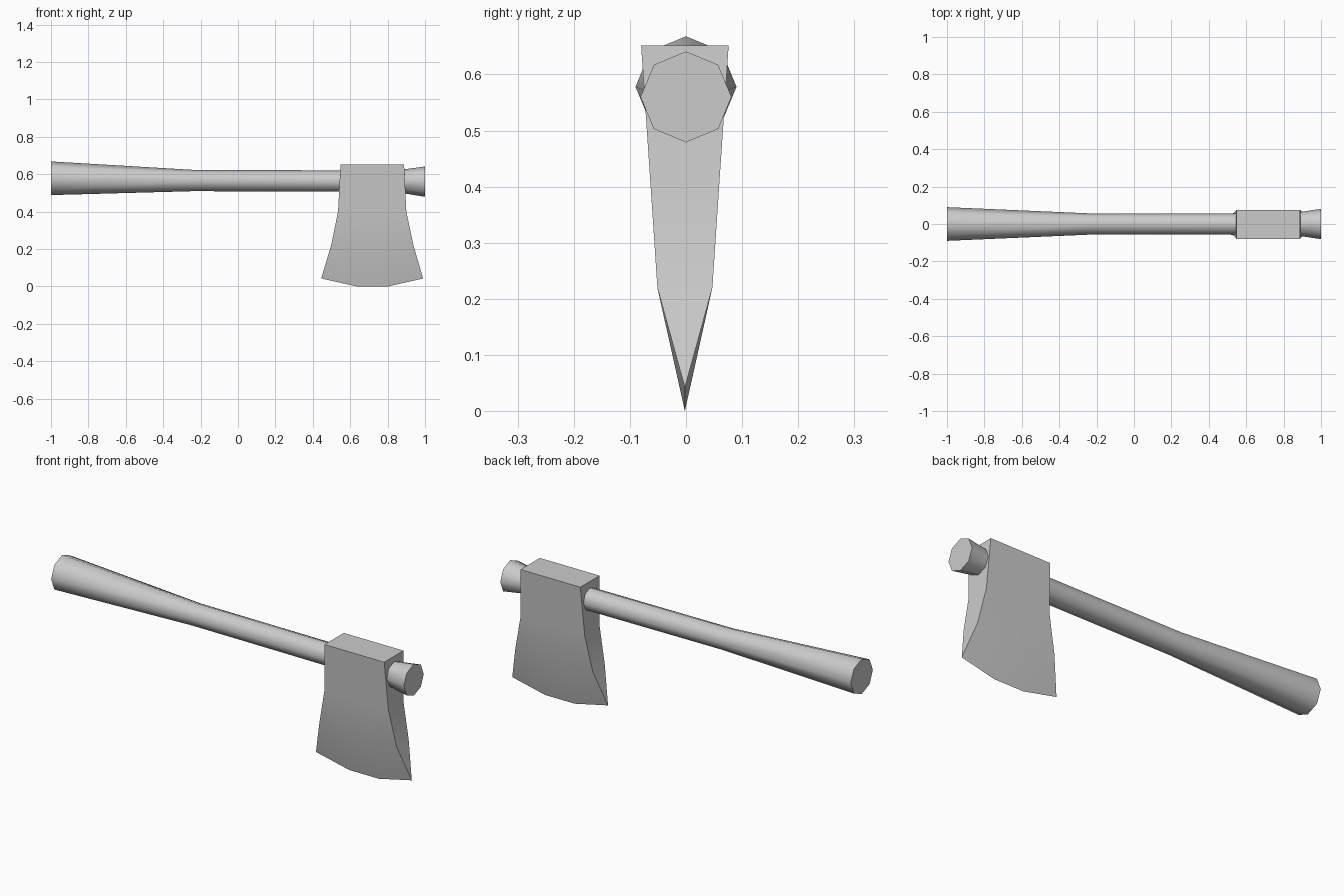
import bpy, bmesh, math

cube = bpy.data.objects.get("Cube")
if cube:
    bpy.data.objects.remove(cube, do_unlink=True)

grey = bpy.data.materials.new("plain grey")
grey.use_nodes = True
colour = (0.6, 0.6, 0.6, 1)
grey.diffuse_color = colour
grey.node_tree.nodes["Principled BSDF"].inputs["Base Color"].default_value = colour


def finish(bm, name, angle):
    """Turn a bmesh into a smooth-shaded object that keeps its hard edges."""
    bmesh.ops.recalc_face_normals(bm, faces=bm.faces)
    mesh = bpy.data.meshes.new(name)
    bm.to_mesh(mesh)
    bm.free()
    mesh.materials.append(grey)
    obj = bpy.data.objects.new(name, mesh)
    bpy.context.collection.objects.link(obj)
    bpy.ops.object.select_all(action="DESELECT")
    obj.select_set(True)
    bpy.context.view_layer.objects.active = obj
    bpy.ops.object.shade_smooth_by_angle(angle=math.radians(angle))
    return obj


def bridge(bm, rings):
    """Skin neighbouring closed rings of equal length."""
    for a, b in zip(rings, rings[1:]):
        n = len(a)
        for i in range(n):
            j = (i + 1) % n
            bm.faces.new((a[i], a[j], b[j], b[i]))


# Handle: eight-sided shaft, flared at both ends (x, centre z, radius)
SIDES = 8
sections = [(-1, 0.578, 0.09), (-0.24, 0.566, 0.057), (0.04, 0.565, 0.057),
            (0.84, 0.562, 0.057), (1, 0.56, 0.081)]
bm = bmesh.new()
rings = []
for x, z, r in sections:
    angles = [math.tau * i / SIDES for i in range(SIDES)]
    rings.append([bm.verts.new((x, r * math.sin(a), z + r * math.cos(a))) for a in angles])
bridge(bm, rings)
bm.faces.new(rings[0])
bm.faces.new(rings[-1])
finish(bm, "handle", 60)

# Axe head: rows of left x, right x, z, half thickness, narrowing to the edge
COLUMNS = (0, 0.35, 0.65, 1)
rows = [(0.548, 0.888, 0.652, 0.078), (0.535, 0.9, 0.4, 0.061), (0.498, 0.938, 0.22, 0.049)]
edge = [(0.445, 0.042), (0.635, 0), (0.803, 0), (0.99, 0.042)]
MIDDLE = -0.002
bm = bmesh.new()
rings = []
for x0, x1, z, t in rows:
    xs = [x0 + (x1 - x0) * c for c in COLUMNS]
    front = [bm.verts.new((x, MIDDLE - t, z)) for x in xs]
    back = [bm.verts.new((x, MIDDLE + t, z)) for x in reversed(xs)]
    rings.append(front + back)
bridge(bm, rings)
bm.faces.new(rings[0])

# Cutting edge: both cheeks meet on one curved line, with a triangle at each end
tip = [bm.verts.new((x, MIDDLE, z)) for x, z in edge]
front, back = rings[-1][:4], rings[-1][4:][::-1]
for side in (front, back):
    for i in range(3):
        bm.faces.new((side[i], side[i + 1], tip[i + 1], tip[i]))
for i in (0, 3):
    bm.faces.new((front[i], back[i], tip[i]))
finish(bm, "axe_head", 30)
